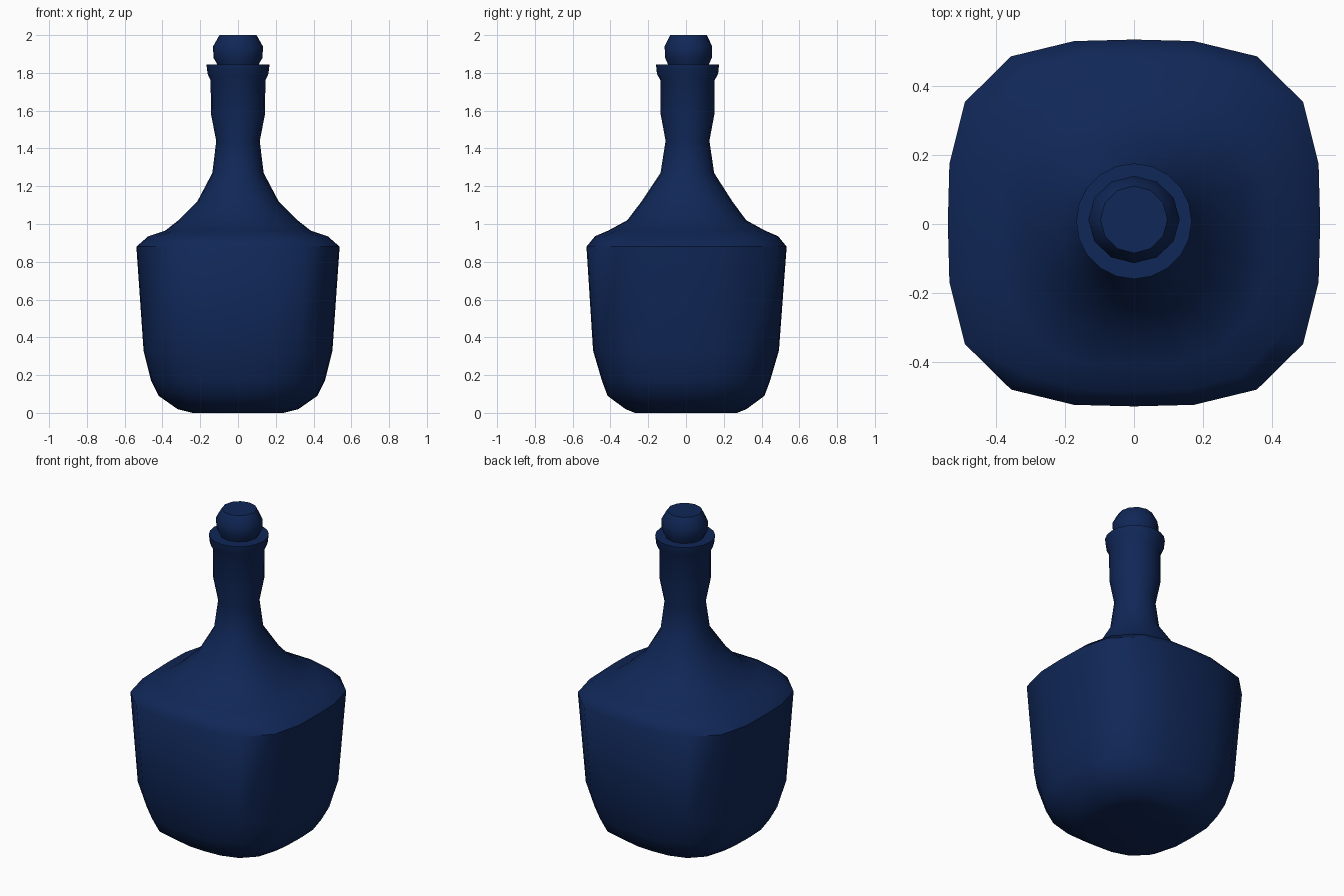
import bpy, bmesh, math

if "Cube" in bpy.data.objects:
    bpy.data.objects.remove(bpy.data.objects["Cube"])

glass = bpy.data.materials.new("dark_blue_glass")
glass.diffuse_color = (0.005, 0.02, 0.095, 1)
glass.use_nodes = True
glass.node_tree.nodes["Principled BSDF"].inputs["Base Color"].default_value = glass.diffuse_color


def loft(name, sections, sides, angle):
    """Stack of superellipse rings: (z, half x, half y, exponent, y offset)."""
    bm = bmesh.new()
    rings = []
    for z, hx, hy, n, oy in sections:
        ring = []
        for i in range(sides):
            t = 2 * math.pi * i / sides
            c, s = math.cos(t), math.sin(t)
            r = (abs(c) ** n + abs(s) ** n) ** (-1 / n)
            ring.append(bm.verts.new((hx * r * c, hy * r * s + oy, z)))
        rings.append(ring)
    for a, b in zip(rings, rings[1:]):
        for i in range(sides):
            j = (i + 1) % sides
            bm.faces.new((a[i], a[j], b[j], b[i]))
    bm.faces.new(rings[0][::-1])
    bm.faces.new(rings[-1])
    bmesh.ops.recalc_face_normals(bm, faces=bm.faces)
    me = bpy.data.meshes.new(name)
    bm.to_mesh(me)
    bm.free()
    me.materials.append(glass)
    ob = bpy.data.objects.new(name, me)
    bpy.context.collection.objects.link(ob)
    bpy.ops.object.select_all(action='DESELECT')
    ob.select_set(True)
    bpy.context.view_layer.objects.active = ob
    bpy.ops.object.shade_smooth_by_angle(angle=math.radians(angle))
    return ob


# rounded-square body flowing into a round waisted neck with a flared lip
loft("bottle", [
    (0.00, 0.24, 0.27, 2.6, 0),
    (0.02, 0.32, 0.32, 2.8, 0),
    (0.09, 0.42, 0.415, 3.0, 0),
    (0.17, 0.46, 0.445, 3.1, 0),
    (0.33, 0.50, 0.492, 3.2, 0),
    (0.88, 0.538, 0.53, 3.2, 0.003),
    (0.935, 0.475, 0.485, 3.1, 0.003),
    (0.965, 0.385, 0.415, 2.8, 0.003),
    (1.02, 0.315, 0.315, 2.5, 0.004),
    (1.12, 0.215, 0.24, 2.3, 0.005),
    (1.27, 0.136, 0.142, 2.0, 0.007),
    (1.44, 0.115, 0.116, 2.0, 0.008),
    (1.58, 0.143, 0.142, 2.0, 0.008),
    (1.76, 0.145, 0.143, 2.0, 0.008),
    (1.795, 0.161, 0.162, 2.0, 0.008),
    (1.845, 0.167, 0.167, 2.0, 0.008),
], 20, 50)

# rounded stopper seated in the lip
loft("stopper", [
    (1.80, 0.10, 0.10, 2, 0.013),
    (1.85, 0.112, 0.110, 2, 0.013),
    (1.88, 0.130, 0.124, 2, 0.013),
    (1.94, 0.132, 0.126, 2, 0.013),
    (1.99, 0.104, 0.102, 2, 0.013),
    (2.00, 0.097, 0.097, 2, 0.013),
], 12, 50)
